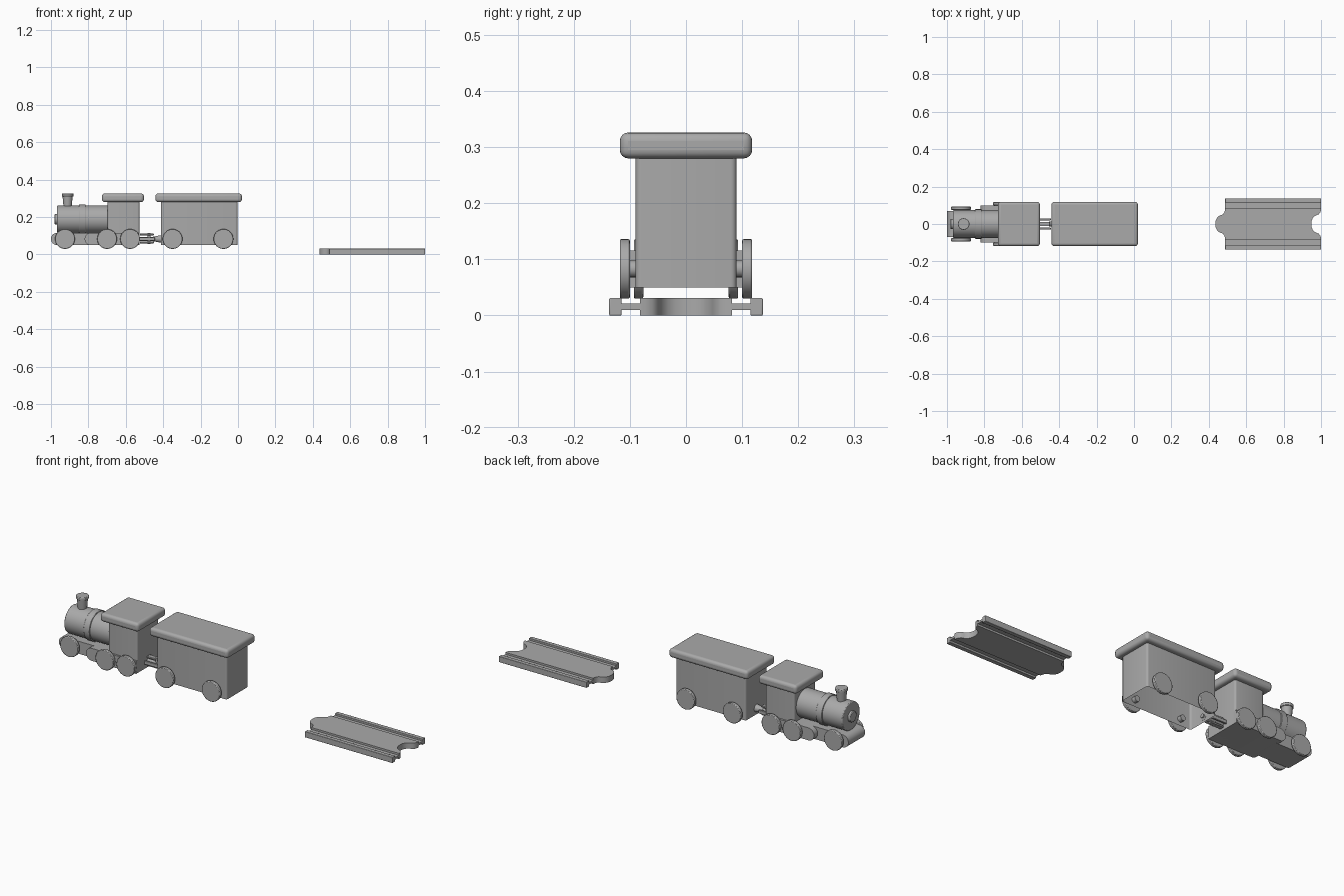
import bpy
import bmesh
import math
from mathutils import Matrix, Vector

cube = bpy.data.objects.get("Cube")
if cube:
    bpy.data.objects.remove(cube, do_unlink=True)

grey = bpy.data.materials.new("plain_grey")
grey.use_nodes = True
GREY = (0.4, 0.4, 0.4, 1)
grey.diffuse_color = GREY
grey.node_tree.nodes["Principled BSDF"].inputs["Base Color"].default_value = GREY


def finish(name, bm, bevel=0, segments=3):
    bmesh.ops.recalc_face_normals(bm, faces=bm.faces)
    mesh = bpy.data.meshes.new(name)
    bm.to_mesh(mesh)
    bm.free()
    mesh.materials.append(grey)
    obj = bpy.data.objects.new(name, mesh)
    bpy.context.collection.objects.link(obj)
    if bevel:
        mod = obj.modifiers.new("rounding", "BEVEL")
        mod.width = bevel
        mod.segments = segments
        mod.limit_method = "ANGLE"
        mod.angle_limit = math.radians(50)
    bpy.ops.object.select_all(action="DESELECT")
    obj.select_set(True)
    bpy.context.view_layer.objects.active = obj
    bpy.ops.object.shade_smooth_by_angle(angle=math.radians(35))
    return obj


def box(name, xs, ys, zs, bevel=0, segments=3, open_bottom=False, round_posts=0):
    bm = bmesh.new()
    bmesh.ops.create_cube(bm, size=1)
    for v in bm.verts:
        for i, (low, high) in enumerate((xs, ys, zs)):
            v.co[i] = high if v.co[i] > 0 else low
    if round_posts:
        posts = [e for e in bm.edges if abs(e.verts[0].co.z - e.verts[1].co.z) > 0.01]
        bmesh.ops.bevel(bm, geom=posts, offset=round_posts, segments=4,
                        profile=0.5, affect="EDGES")
    bm.normal_update()
    if open_bottom:
        floor = [f for f in bm.faces if f.normal.z < -0.9]
        bmesh.ops.delete(bm, geom=floor, context="FACES")
    return finish(name, bm, bevel, segments)


def rod(name, start, end, r1, r2=None, bevel=0, sides=40):
    """Cylinder or cone between two points."""
    a, b = Vector(start), Vector(end)
    turn = (b - a).to_track_quat("Z", "Y").to_matrix().to_4x4()
    bm = bmesh.new()
    bmesh.ops.create_cone(bm, cap_ends=True, segments=sides, radius1=r1,
                          radius2=r1 if r2 is None else r2, depth=(b - a).length,
                          matrix=Matrix.Translation((a + b) / 2) @ turn)
    return finish(name, bm, bevel, 2)


def prism(name, points, offset, bevel=0):
    """Closed outline extruded along an offset."""
    bm = bmesh.new()
    face = bm.faces.new([bm.verts.new(p) for p in points])
    made = bmesh.ops.extrude_face_region(bm, geom=[face])["geom"]
    moved = [g for g in made if isinstance(g, bmesh.types.BMVert)]
    bmesh.ops.translate(bm, verts=moved, vec=offset)
    return finish(name, bm, bevel, 2)


def round_nosed_frame(name, x_front, x_back, half_width):
    r, z = 0.033, 0.083
    nose = [(x_front + r - r * math.sin(math.pi * i / 16),
             -half_width, z + r * math.cos(math.pi * i / 16)) for i in range(17)]
    outline = nose + [(x_back, -half_width, z - r), (x_back, -half_width, z + r)]
    return prism(name, outline, (0, half_width * 2, 0))


def wheel_pair(name, x, inner, outer):
    for side, s in (("right", -1), ("left", 1)):
        rod(f"{name}_{side}", (x, s * inner, 0.083), (x, s * outer, 0.083),
            0.053, bevel=0.003)
        rod(f"{name}_hub_{side}", (x, s * 0.068, 0.083), (x, s * inner, 0.083), 0.015, sides=20)


# Locomotive frames and wheels
round_nosed_frame("front_frame", -1.0, -0.78, 0.07)
round_nosed_frame("rear_frame", -0.82, -0.527, 0.1)
wheel_pair("front_wheel", -0.925, 0.076, 0.093)
wheel_pair("middle_wheel", -0.7, 0.1, 0.118)
wheel_pair("rear_wheel", -0.577, 0.1, 0.118)

# Boiler, band, nose and chimney
rod("boiler", (-0.967, 0, 0.188), (-0.69, 0, 0.188), 0.074, bevel=0.004, sides=56)
rod("boiler_band", (-0.85, 0, 0.188), (-0.815, 0, 0.188), 0.079, bevel=0.002, sides=56)
rod("boiler_nose", (-0.98, 0, 0.188), (-0.96, 0, 0.188), 0.028, bevel=0.003)
rod("chimney", (-0.911, 0, 0.245), (-0.911, 0, 0.312), 0.021, 0.027)
rod("chimney_rim", (-0.911, 0, 0.31), (-0.911, 0, 0.326), 0.031, bevel=0.003)

# Cab
box("cab", (-0.697, -0.527), (-0.09, 0.09), (0.05, 0.285), round_posts=0.01)
box("cab_roof", (-0.727, -0.503), (-0.118, 0.118), (0.28, 0.326), 0.015, 4)

# Wagon
box("wagon_body", (-0.413, -0.003), (-0.09, 0.09), (0.05, 0.285),
    open_bottom=True, round_posts=0.01)
box("wagon_roof", (-0.441, 0.021), (-0.118, 0.118), (0.28, 0.326), 0.015, 4)
wheel_pair("wagon_front_wheel", -0.35, 0.1, 0.118)
wheel_pair("wagon_rear_wheel", -0.078, 0.1, 0.118)

# Coupling between locomotive and wagon
rod("coupling_bar", (-0.535, 0, 0.083), (-0.405, 0, 0.083), 0.01, sides=16)
rod("coupling_cup", (-0.455, 0, 0.083), (-0.412, 0, 0.083), 0.012, 0.02, sides=24)
for side, s in (("right", -1), ("left", 1)):
    box(f"coupling_prong_{side}", (-0.53, -0.445), sorted((s * 0.02, s * 0.03)),
        (0.074, 0.092), 0.002, 2)
for level, z in (("lower", 0.06), ("upper", 0.102)):
    box(f"coupling_plate_{level}", (-0.525, -0.45), (-0.012, 0.012), (z, z + 0.009), 0.002, 2)
rod("coupling_pin", (-0.475, 0, 0.057), (-0.475, 0, 0.114), 0.008, sides=16)

# Track piece: tongue at one end, matching notch at the other
half = [(0.487, 0.082), (0.486, 0.072), (0.482, 0.06), (0.474, 0.051), (0.462, 0.047),
        (0.452, 0.041), (0.443, 0.032), (0.437, 0.018), (0.435, 0)]
tongue = half + [(x, -y) for x, y in reversed(half[:-1])]
notch = [(x + 0.513, y) for x, y in reversed(tongue)]
prism("track_bed", [(x, y, 0) for x, y in tongue + notch], (0, 0, 0.031))
for side, s in (("right", -1), ("left", 1)):
    box(f"track_groove_{side}", (0.487, 1.0), sorted((s * 0.08, s * 0.117)), (0.01, 0.021))
    box(f"track_rail_{side}", (0.487, 1.0), sorted((s * 0.115, s * 0.137)), (0, 0.031), 0.002, 2)
